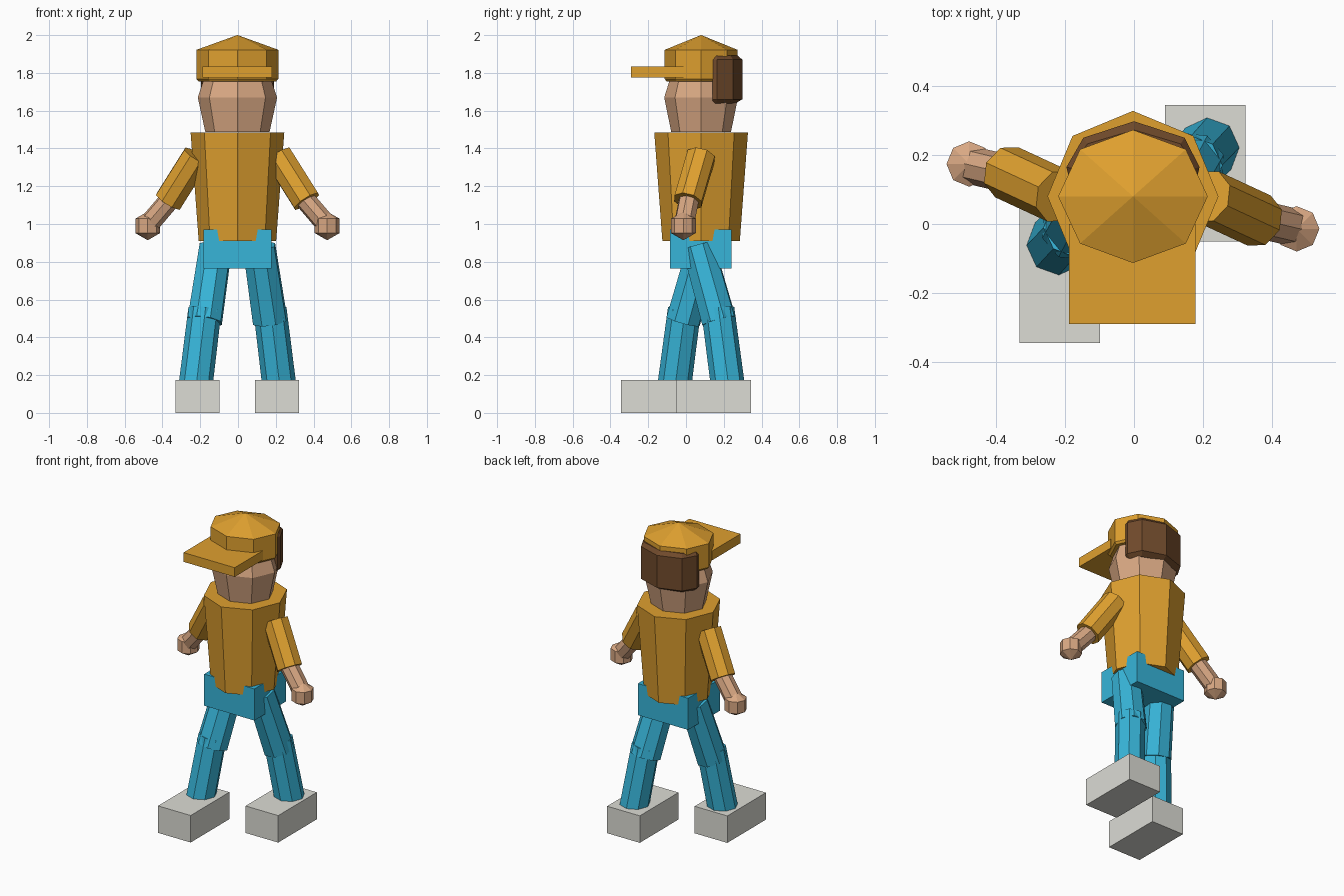
import bpy
import bmesh
import math
from mathutils import Vector, Matrix

cube = bpy.data.objects.get("Cube")
if cube:
    bpy.data.objects.remove(cube, do_unlink=True)

SIDES = 8
CX, CY = -0.003, 0.08  # body axis


def material(name, hex_code):
    def lin(c):
        return c / 12.92 if c <= 0.04045 else ((c + 0.055) / 1.055) ** 2.4
    rgb = [lin(b / 255) for b in bytes.fromhex(hex_code)]
    m = bpy.data.materials.new(name)
    m.use_nodes = True
    m.diffuse_color = (*rgb, 1)
    bsdf = m.node_tree.nodes["Principled BSDF"]
    bsdf.inputs["Base Color"].default_value = (*rgb, 1)
    bsdf.inputs["Roughness"].default_value = 0.8
    return m


GOLD = material("golden cloth", "DFA02F")
BLUE = material("blue trousers", "37B5D9")
SKIN = material("skin", "D9A883")
HAIR = material("brown hair", "704A2B")
GREY = material("pale grey shoes", "DCDCD5")


def finish(name, bm, mat):
    bmesh.ops.recalc_face_normals(bm, faces=bm.faces)
    me = bpy.data.meshes.new(name)
    bm.to_mesh(me)
    bm.free()
    me.materials.append(mat)
    ob = bpy.data.objects.new(name, me)
    bpy.context.collection.objects.link(ob)
    return ob


def loft(name, rings, mat):
    """Join equal-sized loops of points into a closed solid."""
    bm = bmesh.new()
    loops = [[bm.verts.new(p) for p in ring] for ring in rings]
    for a, b in zip(loops, loops[1:]):
        for i in range(len(a)):
            j = (i + 1) % len(a)
            bm.faces.new((a[i], a[j], b[j], b[i]))
    bm.faces.new(loops[0])
    bm.faces.new(loops[-1])
    return finish(name, bm, mat)


def drum(name, profile, mat, squash=1.0):
    """Eight-sided upright body; profile holds (radius, height)."""
    angles = [i * math.tau / SIDES for i in range(SIDES)]
    return loft(name, [[(CX + r * math.cos(a), CY + squash * r * math.sin(a), z)
                        for a in angles] for r, z in profile], mat)


def box(name, low, high, mat):
    low, high = Vector(low), Vector(high)
    bm = bmesh.new()
    bmesh.ops.create_cube(bm, size=1, matrix=Matrix.Translation((low + high) / 2)
                          @ Matrix.Diagonal((*(high - low), 1)))
    return finish(name, bm, mat)


def limb(name, start, end, r1, r2, mat):
    start, end = Vector(start), Vector(end)
    d = end - start
    bm = bmesh.new()
    bmesh.ops.create_cone(bm, cap_ends=True, segments=SIDES, radius1=r1, radius2=r2,
                          depth=d.length,
                          matrix=Matrix.Translation((start + end) / 2)
                          @ d.to_track_quat('Z', 'Y').to_matrix().to_4x4())
    return finish(name, bm, mat)


# Torso, hips and head
drum("shirt_body", [(0.205, 0.91), (0.248, 1.485)], GOLD)
box("hips", (-0.183, -0.085, 0.765), (0.177, 0.24, 0.97), BLUE)
drum("head", [(0.17, 1.487), (0.21, 1.67), (0.178, 1.765), (0.12, 1.83)], SKIN, 0.93)

# Cap with low pointed crown and flat brim
drum("cap_crown", [(0.205, 1.755), (0.217, 1.768), (0.217, 1.922), (0.001, 2.0)],
     GOLD, 0.89)
box("cap_brim", (-0.188, -0.29, 1.775), (0.179, 0.0, 1.835), GOLD)

# Hair wrapped round the back of the head
outline = [(-0.19, 0.14), (-0.196, 0.165), (-0.147, 0.25), (0, 0.298),
           (0.147, 0.25), (0.19, 0.165), (0.184, 0.14)]


def hair_ring(z, inset):
    return [(x * (1 - inset), 0.14 + (y - 0.14) * (1 - 2 * inset), z)
            for x, y in outline]


loft("back_hair", [hair_ring(1.638, 0.12), hair_ring(1.66, 0),
                   hair_ring(1.87, 0), hair_ring(1.893, 0.08)], HAIR)

# Arms and legs in mid-stride: the right side swings opposite to the left
for side, s in (("left", 1), ("right", -1)):
    def at(x, y, z):
        return (s * x + CX, CY + s * (y - CY), z)

    # Arm
    limb(side + "_sleeve", at(0.215, 0.08, 1.36), at(0.366, 0.01, 1.12),
         0.08, 0.08, GOLD)
    limb(side + "_forearm", at(0.34, 0.02, 1.15), at(0.468, -0.01, 1.0),
         0.055, 0.055, SKIN)
    bm = bmesh.new()
    bmesh.ops.create_uvsphere(bm, u_segments=SIDES, v_segments=3, radius=0.076,
                              matrix=Matrix.Translation(at(0.475, -0.014, 0.99)))
    finish(side + "_hand", bm, SKIN)

    # Leg
    limb(side + "_thigh", at(0.115, 0.065, 0.88), at(0.173, 0.175, 0.485),
         0.09, 0.096, BLUE)
    limb(side + "_shin", at(0.172, 0.168, 0.55), at(0.222, 0.222, 0.14),
         0.088, 0.09, BLUE)

    # Shoe
    x, y = s * 0.211 - 0.004, s * 0.147
    box(side + "_shoe", (x - 0.117, y - 0.198, 0), (x + 0.117, y + 0.198, 0.175), GREY)
